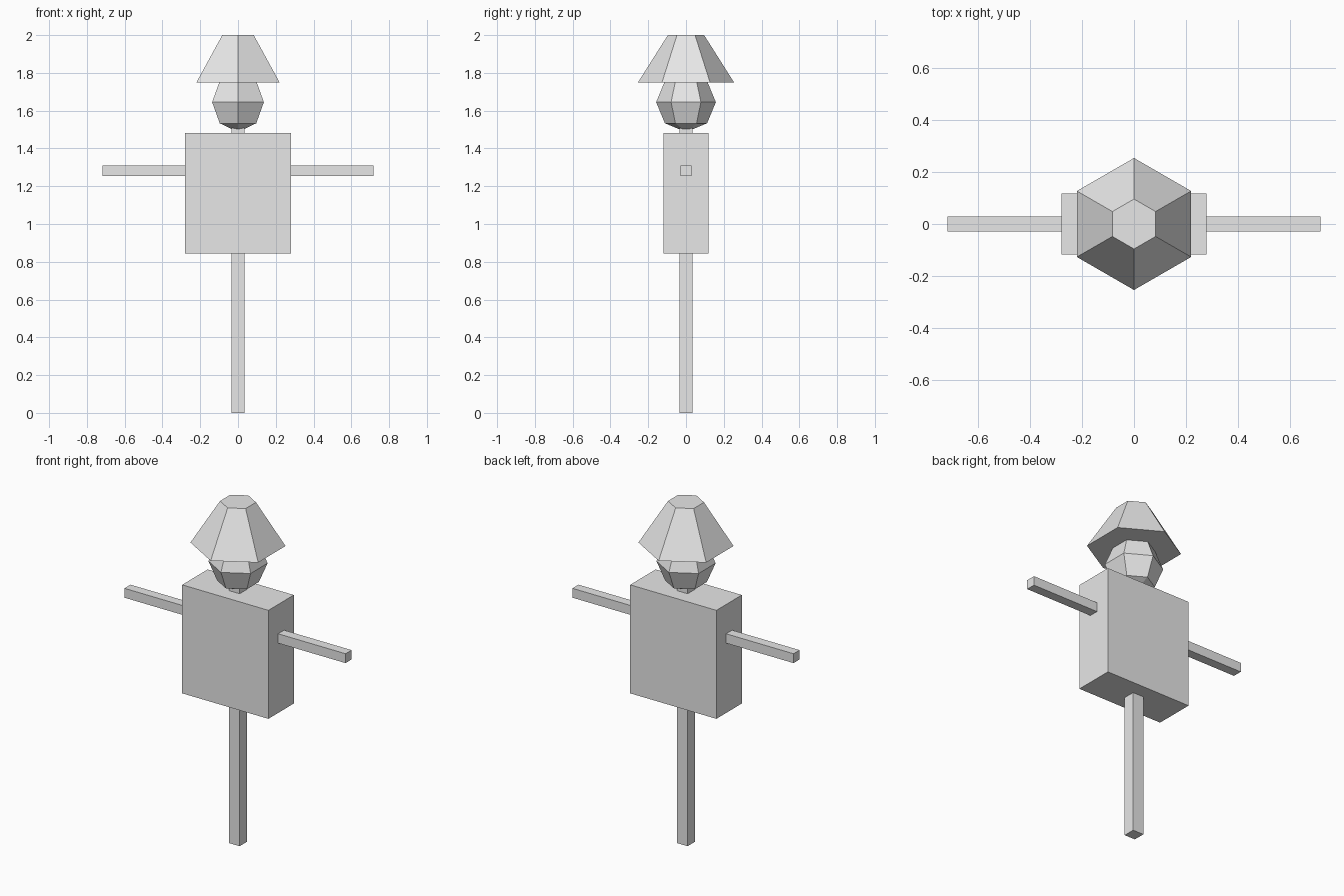
import bpy

cube = bpy.data.objects.get("Cube")
if cube:
    bpy.data.objects.remove(cube, do_unlink=True)

# One plain grey for the whole figure
grey = bpy.data.materials.new("plain_grey")
grey.use_nodes = True
colour = (0.8, 0.8, 0.8, 1)
grey.diffuse_color = colour
grey.node_tree.nodes["Principled BSDF"].inputs["Base Color"].default_value = colour


def finish(name):
    obj = bpy.context.object
    obj.name = name
    obj.data.materials.clear()
    obj.data.materials.append(grey)
    bpy.ops.object.shade_flat()
    return obj


def box(name, half_x, half_y, bottom, top):
    bpy.ops.mesh.primitive_cube_add(size=2, location=(0, 0, (bottom + top) / 2))
    bpy.context.object.scale = (half_x, half_y, (top - bottom) / 2)
    bpy.ops.object.transform_apply(location=False, rotation=False, scale=True)
    return finish(name)


# Upright post, crossbar arms and torso block
box("post", 0.035, 0.035, 0, 1.6)
box("arm_beam", 0.718, 0.028, 1.255, 1.31)
box("torso", 0.28, 0.118, 0.845, 1.482)

# Faceted head, corners on the front and back
bpy.ops.mesh.primitive_uv_sphere_add(segments=6, ring_count=4, radius=0.158,
                                     location=(0, 0, 1.645))
finish("head")

# Six-sided tapered hat
bpy.ops.mesh.primitive_cone_add(vertices=6, radius1=0.254, radius2=0.096,
                                depth=0.25, location=(0, 0, 1.875))
finish("hat")
